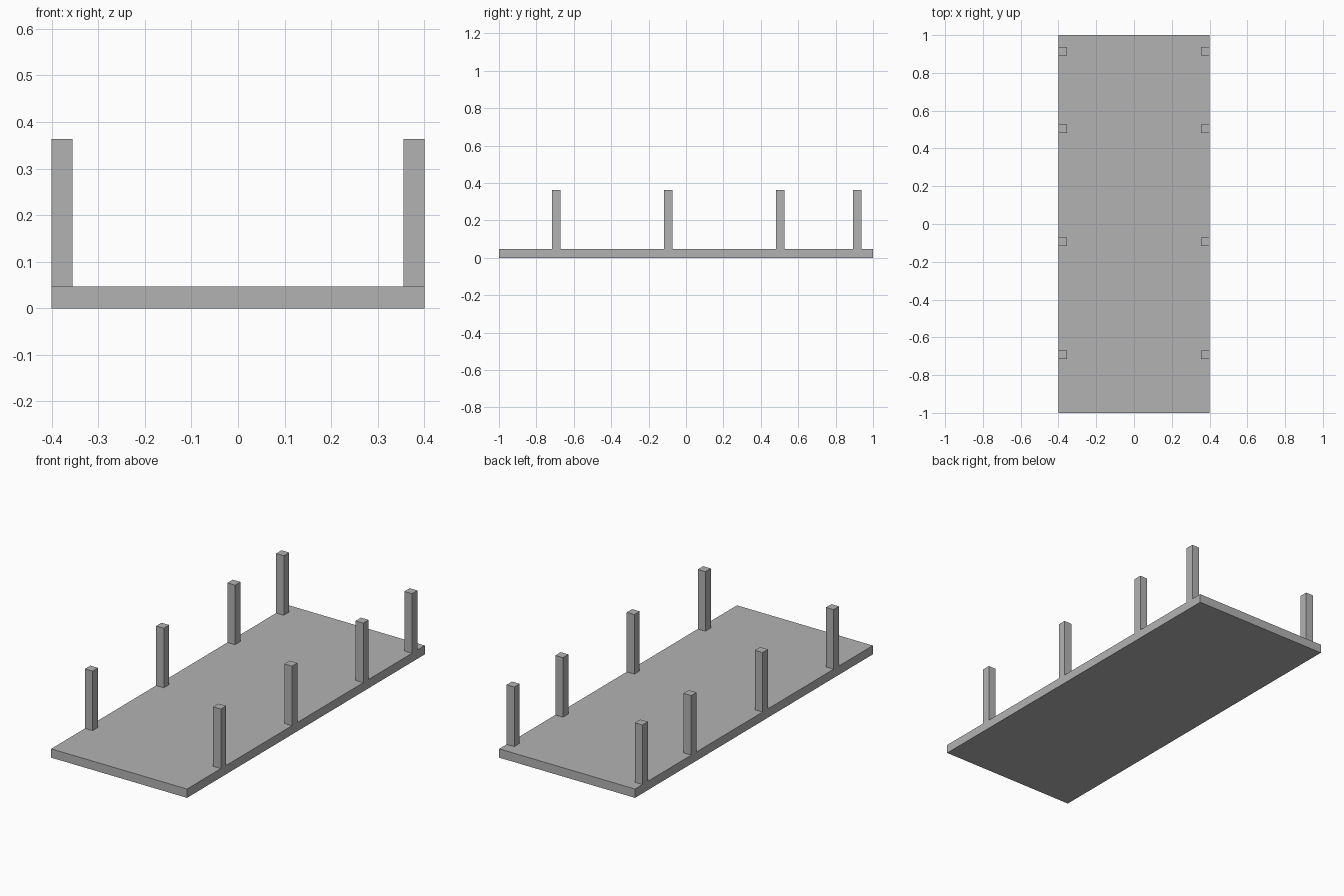
import bpy

cube = bpy.data.objects.get("Cube")
if cube:
    bpy.data.objects.remove(cube, do_unlink=True)

# Single plain grey
GREY = (0.45, 0.45, 0.45, 1.0)
grey = bpy.data.materials.new("plain_grey")
grey.use_nodes = True
grey.diffuse_color = GREY
grey.node_tree.nodes["Principled BSDF"].inputs["Base Color"].default_value = GREY

WIDTH, LENGTH, THICK = 0.8, 2.0, 0.047
POST, TOP = 0.045, 0.364


def box(name, size, centre):
    bpy.ops.mesh.primitive_cube_add(size=1, location=centre)
    obj = bpy.context.object
    obj.name = name
    obj.scale = size
    bpy.ops.object.transform_apply(location=False, rotation=False, scale=True)
    obj.data.materials.append(grey)
    return obj


# Flat deck
box("deck", (WIDTH, LENGTH, THICK), (0, 0, THICK / 2))

# Upright posts, flush with the long edges
rows = {"front": -0.693, "front_middle": -0.095, "back_middle": 0.505, "back": 0.915}
for row, y in rows.items():
    for side, sign in (("left", 1), ("right", -1)):
        box(f"{row}_{side}_post", (POST, POST, TOP - THICK),
            (sign * (WIDTH - POST) / 2, y, (TOP + THICK) / 2))
